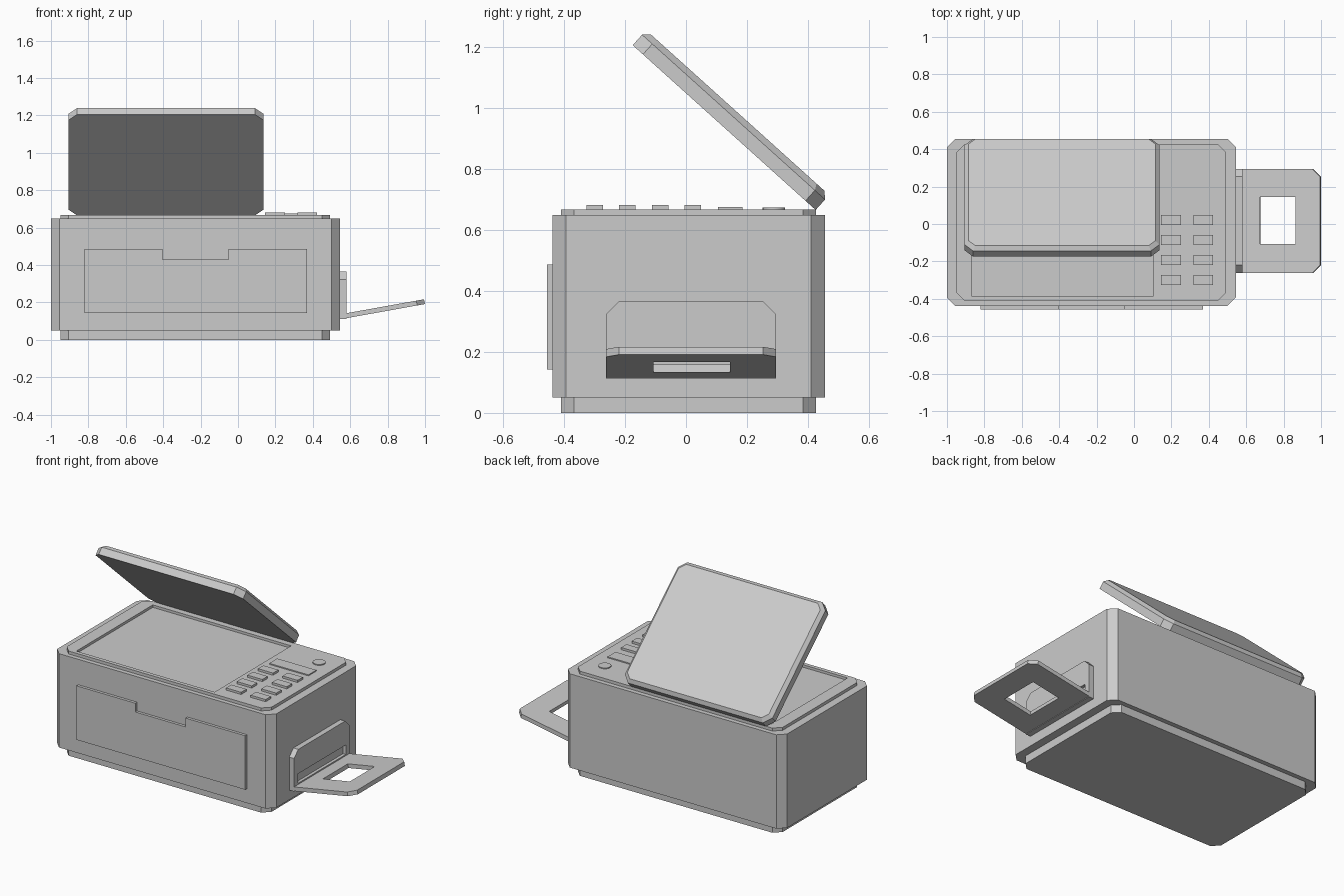
import bpy, bmesh
from math import radians
from mathutils import Matrix, Vector

if "Cube" in bpy.data.objects:
    bpy.data.objects.remove(bpy.data.objects["Cube"])


def prism(name, points, matrix, depth):
    """Extrude a 2D outline along local z, then place it with a matrix."""
    bm = bmesh.new()
    face = bm.faces.new([bm.verts.new((x, y, 0)) for x, y in points])
    top = bmesh.ops.extrude_face_region(bm, geom=[face])["geom"]
    bmesh.ops.translate(bm, vec=(0, 0, depth),
                        verts=[v for v in top if isinstance(v, bmesh.types.BMVert)])
    bmesh.ops.transform(bm, matrix=matrix, verts=bm.verts)
    return finish(name, bm)


def finish(name, bm):
    bmesh.ops.recalc_face_normals(bm, faces=bm.faces)
    mesh = bpy.data.meshes.new(name)
    bm.to_mesh(mesh)
    bm.free()
    obj = bpy.data.objects.new(name, mesh)
    bpy.context.collection.objects.link(obj)
    return obj


def chamfered(x0, x1, y0, y1, c):
    return [(x0 + c, y0), (x1 - c, y0), (x1, y0 + c), (x1, y1 - c),
            (x1 - c, y1), (x0 + c, y1), (x0, y1 - c), (x0, y0 + c)]


def rect(x0, x1, y0, y1):
    return [(x0, y0), (x1, y0), (x1, y1), (x0, y1)]


def up(z):
    return Matrix.Translation((0, 0, z))


def axes(origin, x, y, z):
    m = Matrix((x, y, z)).transposed().to_4x4()
    m.translation = Vector(origin)
    return m


def cut(obj, cutter):
    mod = obj.modifiers.new("cut", "BOOLEAN")
    mod.operation, mod.solver, mod.object = "DIFFERENCE", "EXACT", cutter
    cutter.hide_render = True
    cutter.hide_viewport = True


# Housing, foot and top plate
prism("housing", chamfered(-1.0, 0.545, -0.438, 0.455, 0.045), up(0.05), 0.598)
inner = chamfered(-0.95, 0.493, -0.41, 0.426, 0.043)
prism("foot", inner, up(0), 0.05)
top_plate = prism("top_plate", inner, up(0.648), 0.019)
cut(top_plate, prism("scan_bed_cutter", rect(-0.87, 0.105, -0.385, 0.385), up(0.651), 0.05))

# Front paper drawer with finger notch
drawer = [(-0.82, 0.142), (0.37, 0.142), (0.37, 0.486), (-0.05, 0.486),
          (-0.05, 0.43), (-0.405, 0.43), (-0.405, 0.486), (-0.82, 0.486)]
prism("paper_drawer", drawer,
      axes((0, -0.438, 0), (1, 0, 0), (0, 0, 1), (0, -1, 0)), 0.018)

# Keypad, display and round start button
for row in range(4):
    for col in range(2):
        x, y = 0.145 + col * 0.173, -0.326 + row * 0.107
        prism("key", rect(x, x + 0.105, y, y + 0.054), up(0.665), 0.016)
prism("display", rect(0.147, 0.423, 0.105, 0.185), up(0.665), 0.009)
bm = bmesh.new()
bmesh.ops.create_cone(bm, cap_ends=True, segments=20, radius1=0.037, radius2=0.037,
                      depth=0.008, matrix=Matrix.Translation((0.37, 0.288, 0.669)))
start = finish("start_button", bm)
for p in start.data.polygons:
    p.use_smooth = len(p.vertices) == 4
start.data.set_sharp_from_angle(angle=radians(40))

# Open scanner lid with a bevelled top rim
n, u = Vector((0, 0.669, 0.743)).normalized(), Vector((0, -0.743, 0.669)).normalized()
bm = bmesh.new()
rings = []
for inset, h in ((0, 0), (0, 0.046), (0.021, 0.066)):
    pts = chamfered(-0.905 + inset, 0.135 - inset, inset, 0.807 - inset, 0.045 - inset * 0.5)
    rings.append([bm.verts.new((x, y, h)) for x, y in pts])
for a, b in zip(rings, rings[1:]):
    for i in range(8):
        j = (i + 1) % 8
        bm.faces.new((a[i], a[j], b[j], b[i]))
bm.faces.new(rings[0])
bm.faces.new(rings[-1])
bmesh.ops.transform(bm, verts=bm.verts,
                    matrix=axes((0, 0.425, 0.665), (1, 0, 0), u, n))
finish("scanner_lid", bm)

# Side output bracket with paper slot
to_side = axes((0.545, 0, 0), (0, 1, 0), (0, 0, 1), (1, 0, 0))
bracket = prism("output_bracket",
                [(-0.262, 0.112), (0.295, 0.112), (0.295, 0.323), (0.253, 0.365),
                 (-0.22, 0.365), (-0.262, 0.323)], to_side, 0.034)
cut(bracket, prism("slot_cutter", rect(-0.225, 0.258, 0.15, 0.21),
                   to_side @ up(0.015), 0.1))

# Tilted output tray with a square opening
tilt = Matrix.Translation((0.577, 0, 0.115)) @ Matrix.Rotation(radians(-10.2), 4, "Y")
tray = prism("output_tray",
             [(0, -0.262), (0.387, -0.262), (0.429, -0.22), (0.429, 0.253),
              (0.387, 0.295), (0, 0.295)], tilt, 0.026)
cut(tray, prism("opening_cutter", rect(0.102, 0.295, -0.107, 0.145),
                tilt @ up(-0.1), 0.3))
